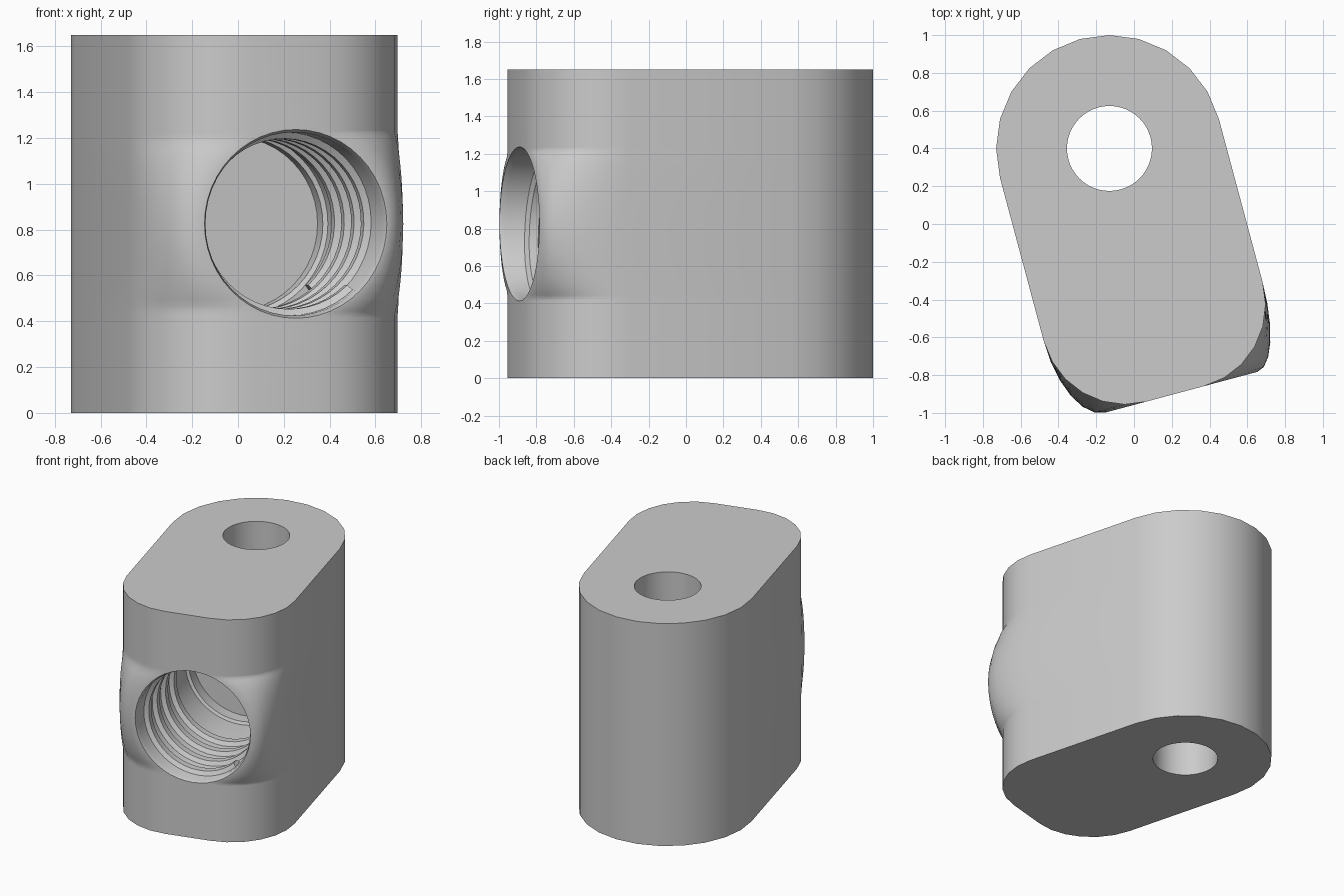
import bpy, bmesh
from math import sin, cos, pi, sqrt, radians
from mathutils import Matrix

if "Cube" in bpy.data.objects:
    bpy.data.objects.remove(bpy.data.objects["Cube"])

HALF, HEIGHT, FRONT = 0.60, 1.65, 1.345     # block half width, height, front plane
CORNER, MID_Z = 0.45, 0.825                 # corner depth, bore height
RIM, SHIFT = 0.412, 0.035                   # bore rim radius and sideways offset
PLACE = Matrix.Translation((-0.13, 0.40, 0)) @ Matrix.Rotation(radians(15), 4, "Z")

grey = bpy.data.materials.new("plain grey")
grey.use_nodes = True
grey.diffuse_color = (0.6, 0.6, 0.6, 1)
grey.node_tree.nodes["Principled BSDF"].inputs["Base Color"].default_value = (0.6, 0.6, 0.6, 1)


def make_object(name, bm):
    bmesh.ops.recalc_face_normals(bm, faces=bm.faces)
    mesh = bpy.data.meshes.new(name)
    bm.to_mesh(mesh)
    bm.free()
    mesh.materials.append(grey)
    ob = bpy.data.objects.new(name, mesh)
    bpy.context.collection.objects.link(ob)
    ob.matrix_world = PLACE
    return ob


def skin(name, rings):
    """Closed solid from a stack of matching rings, capped at both ends."""
    bm = bmesh.new()
    loops = [[bm.verts.new(p) for p in ring] for ring in rings]
    n = len(loops[0])
    for a, b in zip(loops, loops[1:]):
        for i in range(n):
            j = (i + 1) % n
            bm.faces.new((a[i], a[j], b[j], b[i]))
    bm.faces.new(loops[0])
    bm.faces.new(loops[-1])
    return make_object(name, bm)


def section(z):
    """Outline at one height: round back, corners that swell beside the bore."""
    reach = sqrt(max(0, RIM ** 2 - (z - MID_Z) ** 2))

    def corner(side):
        flat = max(0.16, reach + side * SHIFT + 0.004)
        arc = [k * pi / 12 for k in range(7)]
        return [(side * (flat + (HALF - flat) * cos(t)),
                 -(FRONT - CORNER + CORNER * sin(t)), z) for t in arc]

    back = [(HALF * cos(k * pi / 12), HALF * sin(k * pi / 12), z) for k in range(13)]
    return back + corner(-1) + corner(1)[::-1]


# Block with the swelling around the bore
levels = [0] + [MID_Z + RIM * sin(radians(7.5 * k)) for k in range(-12, 13)] + [HEIGHT]
block = skin("clamp_block", [section(z) for z in levels])

# Cutter for the blind bore, turned about the front axis
bore_profile = [(RIM, -0.2), (RIM, 0), (0.40, 0.03), (0.40, 0.95), (0.38, 0.96), (0.38, 1.05)]
bore = skin("bore_cutter", [
    [(SHIFT + r * cos(k * pi / 24), d - FRONT, MID_Z + r * sin(k * pi / 24)) for k in range(48)]
    for r, d in bore_profile])

# Cutter for the vertical through hole
hole = skin("hole_cutter", [
    [(0.225 * cos(k * pi / 24), 0.225 * sin(k * pi / 24), z) for k in range(48)]
    for z in (-0.1, HEIGHT + 0.1)])

for cutter in (bore, hole):
    mod = block.modifiers.new(cutter.name, "BOOLEAN")
    mod.operation = "DIFFERENCE"
    mod.solver = "EXACT"
    mod.object = cutter
bpy.context.view_layer.update()
cut = bpy.data.meshes.new_from_object(block.evaluated_get(bpy.context.evaluated_depsgraph_get()))
block.modifiers.clear()
block.data = cut
for cutter in (bore, hole):
    bpy.data.objects.remove(cutter)

# Helical thread ridge lining the bore
PITCH, TURNS, STEPS = 0.165, 4, 48
ridge = [(0.41, -0.05), (0.372, -0.025), (0.372, 0.025), (0.41, 0.05)]
turns = []
for i in range(TURNS * STEPS + 1):
    t = radians(-46) + 2 * pi * i / STEPS
    depth = 0.78 - PITCH * i / STEPS
    turns.append([(SHIFT + r * cos(t), depth + d - FRONT, MID_Z + r * sin(t)) for r, d in ridge])
thread = skin("bore_thread", turns)

# Smooth curves, crisp edges
for ob in (block, thread):
    bpy.ops.object.select_all(action="DESELECT")
    ob.select_set(True)
    bpy.context.view_layer.objects.active = ob
    bpy.ops.object.shade_smooth_by_angle(angle=radians(30))
